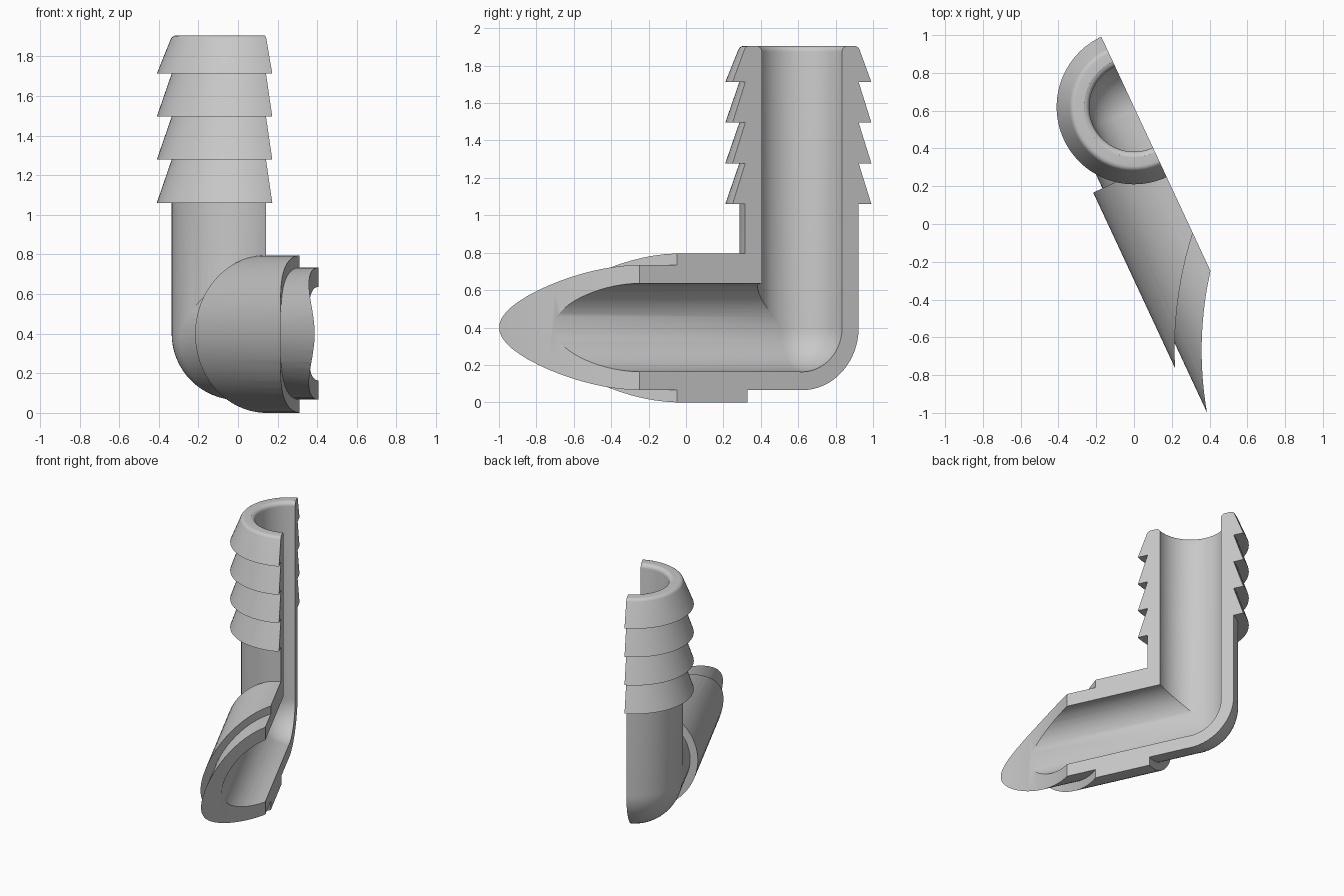
import bpy, bmesh
from math import radians, sin, cos, pi
from mathutils import Matrix, Vector

if "Cube" in bpy.data.objects:
    bpy.data.objects.remove(bpy.data.objects["Cube"], do_unlink=True)

SEGMENTS = 64
AXIS_Z = 0.4            # height of the side branch
PIPE_R, BORE_R, COLLAR_R, BARB_R = 0.335, 0.237, 0.398, 0.41
TOP, FILLET = 1.905, 0.03

# Frames: the stem stands upright, the branch leaves it sideways and is turned 25 degrees
stem_frame = Matrix.Translation((0, 0.62, 0)) @ Matrix.Rotation(radians(25), 4, 'Z')
lay_down = Matrix.Rotation(radians(90), 4, 'X')
branch_frame = stem_frame @ Matrix.Translation((0, 0, AXIS_Z)) @ lay_down
collar_frame = stem_frame @ Matrix.Translation((0.01, 0, COLLAR_R)) @ lay_down
saddle_frame = Matrix.Translation((2.27, -0.67, 0))

grey = bpy.data.materials.new("Grey plastic")
grey.use_nodes = True
colour = (0.58, 0.58, 0.58, 1)
grey.diffuse_color = colour
grey.node_tree.nodes["Principled BSDF"].inputs["Base Color"].default_value = colour


def lathe(name, profile, frame, steps=SEGMENTS):
    """Solid of revolution from (radius, height) points, placed by a frame."""
    bm = bmesh.new()
    points = [bm.verts.new((r, 0, z)) for r, z in profile]
    edges = [bm.edges.new(pair) for pair in zip(points, points[1:])]
    # Start half a step round, so no vertex lies on the section plane
    bmesh.ops.rotate(bm, verts=points, matrix=Matrix.Rotation(pi / steps, 3, 'Z'))
    bmesh.ops.spin(bm, geom=points + edges, cent=(0, 0, 0), axis=(0, 0, 1),
                   angle=2 * pi, steps=steps)
    bmesh.ops.remove_doubles(bm, verts=bm.verts, dist=1e-5)
    bmesh.ops.recalc_face_normals(bm, faces=bm.faces)
    bm.transform(frame)
    mesh = bpy.data.meshes.new(name)
    bm.to_mesh(mesh)
    bm.free()
    mesh.materials.append(grey)
    obj = bpy.data.objects.new(name, mesh)
    bpy.context.collection.objects.link(obj)
    return obj


def rod(name, radius, start, end, frame, steps=SEGMENTS):
    return lathe(name, [(0, start), (radius, start), (radius, end), (0, end)], frame, steps)


def combine(target, other, operation):
    """Apply a boolean and discard the second solid."""
    mod = target.modifiers.new(operation, 'BOOLEAN')
    mod.operation, mod.object, mod.solver = operation, other, 'EXACT'
    bpy.context.view_layer.objects.active = target
    bpy.ops.object.modifier_apply(modifier=mod.name)
    bpy.data.objects.remove(other, do_unlink=True)


def arc(r, z, radius, start, end, count):
    """Points on a circle in the (radius, height) plane, angles in degrees."""
    angles = [radians(start + (end - start) * i / count) for i in range(count + 1)]
    return [(r + radius * cos(a), z + radius * sin(a)) for a in angles]


def round_bottom(radius):
    return [(0, AXIS_Z - radius)] + arc(0, AXIS_Z, radius, -90, 0, 16)[1:]


# Stem with a round elbow and four barbs, softened at the rim
outline = round_bottom(PIPE_R)
for base in (1.06, 1.278, 1.495, 1.712):
    outline += [(PIPE_R, base), (BARB_R, base)]
outline += arc(0.312, TOP - FILLET, FILLET, 20, 90, 5) + [(0, TOP)]
fitting = lathe("barbed_elbow", outline, stem_frame)

# Side branch
combine(fitting, rod("branch", PIPE_R - 0.001, 0.01, 1.9, branch_frame), 'UNION')

# Thicker collar, its front edge parallel to the saddle end
collar = rod("collar", COLLAR_R, 0.32, 1.95, collar_frame)
combine(collar, rod("collar_cutter", 2.055, -1, 2, saddle_frame, 192), 'DIFFERENCE')
combine(fitting, collar, 'UNION')

# Saddle-shaped branch end
combine(fitting, rod("saddle_cutter", 1.912, -1.1, 2.1, saddle_frame, 192), 'DIFFERENCE')

# Bores, the upright one rounded at the rim
bore = round_bottom(BORE_R)
bore += arc(BORE_R + FILLET, TOP - FILLET, FILLET, 180, 95, 5)
bore += [(BORE_R + FILLET, TOP + 0.002), (BORE_R + FILLET, 2.1), (0, 2.1)]
combine(fitting, lathe("stem_bore", bore, stem_frame), 'DIFFERENCE')
combine(fitting, rod("branch_bore", BORE_R - 0.001, 0.01, 2, branch_frame), 'DIFFERENCE')

# Keep one half along the plane through both axes and close the section
bm = bmesh.new()
bm.from_mesh(fitting.data)
side = stem_frame.to_3x3() @ Vector((1, 0, 0))
origin = stem_frame.translation
bmesh.ops.bisect_plane(bm, geom=bm.verts[:] + bm.edges[:] + bm.faces[:], dist=1e-5,
                       plane_co=origin, plane_no=side, clear_outer=True)
rim = [e for e in bm.edges if e.is_boundary
       and all(abs((v.co - origin).dot(side)) < 1e-4 for v in e.verts)]
bmesh.ops.triangle_fill(bm, edges=rim, use_beauty=True, normal=side)
bmesh.ops.recalc_face_normals(bm, faces=bm.faces)
bm.to_mesh(fitting.data)
bm.free()

# Smooth round walls, crisp edges
bpy.ops.object.select_all(action='DESELECT')
fitting.select_set(True)
bpy.context.view_layer.objects.active = fitting
bpy.ops.object.shade_smooth_by_angle(angle=radians(28))
